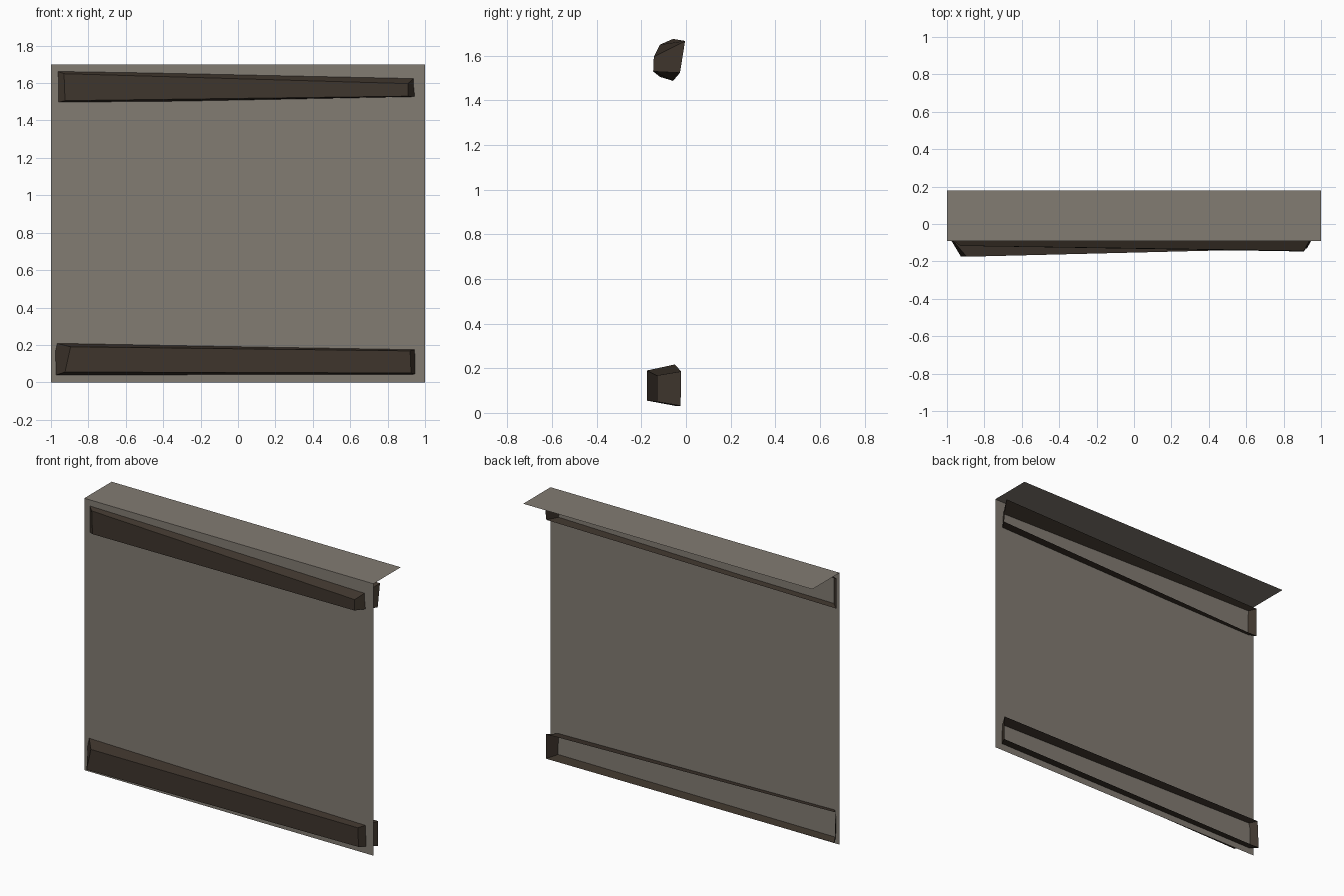
import bpy, bmesh

if "Cube" in bpy.data.objects:
    bpy.data.objects.remove(bpy.data.objects["Cube"])


def material(name, rgb):
    m = bpy.data.materials.new(name)
    m.diffuse_color = (*rgb, 1.0)
    m.use_nodes = True
    m.node_tree.nodes["Principled BSDF"].inputs["Base Color"].default_value = m.diffuse_color
    return m


plaster = material("grey_plaster", (0.225, 0.20, 0.17))
timber = material("dark_timber", (0.049, 0.036, 0.026))


def mesh_object(name, verts, faces, mat):
    bm = bmesh.new()
    vs = [bm.verts.new(v) for v in verts]
    for f in faces:
        bm.faces.new([vs[i] for i in f])
    me = bpy.data.meshes.new(name)
    bm.to_mesh(me)
    bm.free()
    me.materials.append(mat)
    ob = bpy.data.objects.new(name, me)
    bpy.context.collection.objects.link(ob)
    return ob


def beam(name, left, right):
    """Hewn beam, open at the back; each end lists front bottom, front top,
    back top, back bottom."""
    faces = [(0, 4, 5, 1),   # front
             (1, 5, 6, 2),   # top
             (3, 7, 4, 0),   # underside
             (0, 1, 2, 3),   # left end
             (4, 7, 6, 5)]   # right end
    return mesh_object(name, left + right, faces, timber)


# Thin wall sheet and the ledge running back from its top edge
WALL_Y, BACK_Y, H = -0.09, 0.18, 1.70
mesh_object("wall_panel",
            [(-1, WALL_Y, 0), (1, WALL_Y, 0), (1, WALL_Y, H), (-1, WALL_Y, H)],
            [(0, 1, 2, 3)], plaster)
mesh_object("top_ledge",
            [(-1, WALL_Y, H), (1, WALL_Y, H), (1, BACK_Y, H), (-1, BACK_Y, H)],
            [(0, 1, 2, 3)], plaster)

# Upper and lower beams, uneven and passing through the wall sheet
beam("upper_beam",
     [(-0.925, -0.117, 1.506), (-0.93, -0.117, 1.65),
      (-1.0, -0.058, 1.676), (-1.0, -0.058, 1.488)],
     [(0.908, -0.147, 1.53), (0.908, -0.144, 1.597),
      (0.985, -0.004, 1.667), (0.985, -0.027, 1.524)])
beam("lower_beam",
     [(-0.925, -0.175, 0.055), (-0.895, -0.175, 0.19),
      (-1.0, -0.05, 0.217), (-1.0, -0.04, 0.03)],
     [(0.925, -0.13, 0.05), (0.92, -0.13, 0.168),
      (0.985, -0.022, 0.186), (0.985, -0.024, 0.032)])
